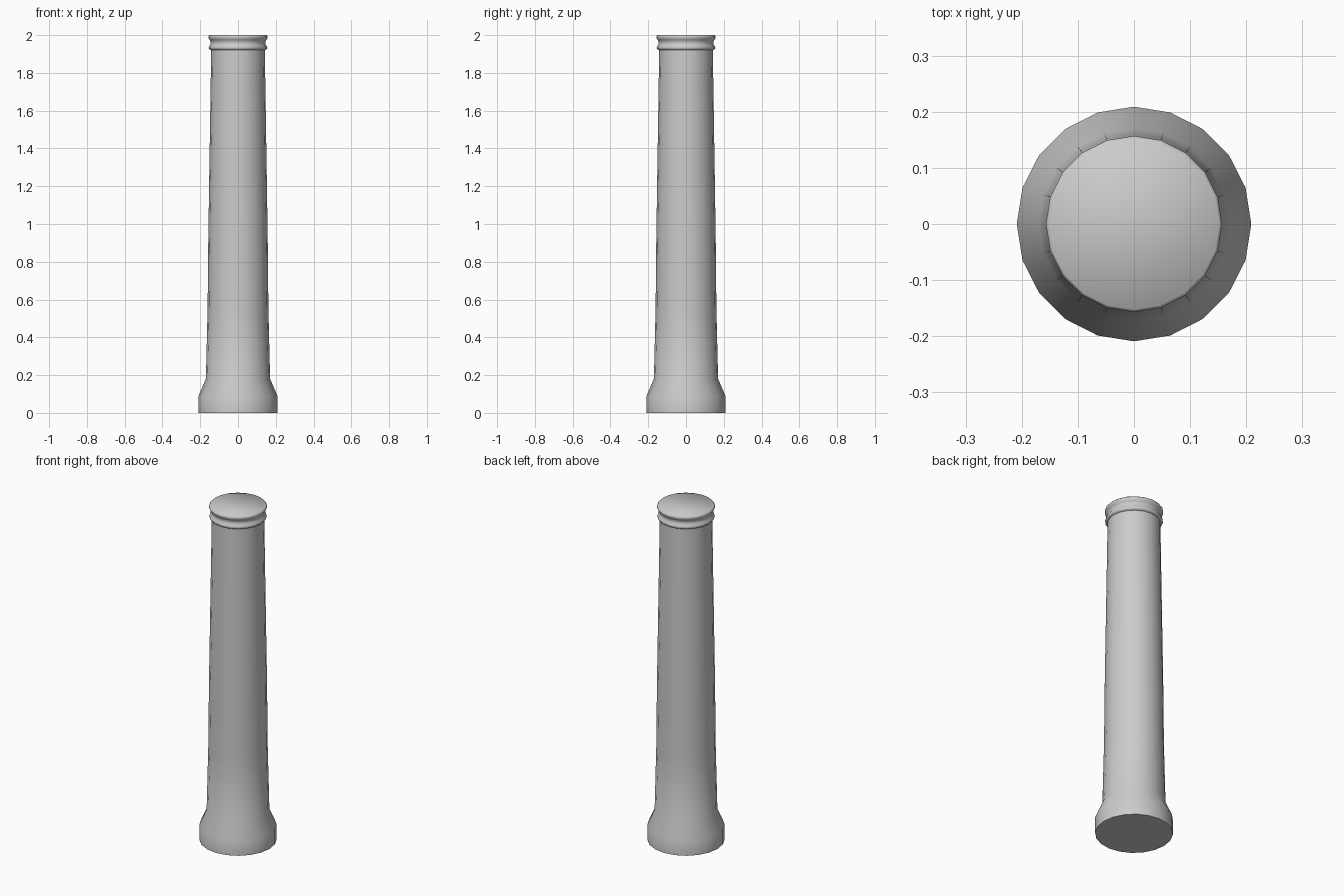
import bpy, bmesh, math

if "Cube" in bpy.data.objects:
    bpy.data.objects.remove(bpy.data.objects["Cube"])

SIDES = 20


def lathe(name, profile):
    """Revolve (radius, z) points around z and cap both ends."""
    bm = bmesh.new()
    rings = []
    for r, z in profile:
        angles = [2 * math.pi * i / SIDES for i in range(SIDES)]
        rings.append([bm.verts.new((r * math.cos(a), r * math.sin(a), z)) for a in angles])
    for low, high in zip(rings, rings[1:]):
        for i in range(SIDES):
            j = (i + 1) % SIDES
            bm.faces.new((low[i], low[j], high[j], high[i]))
    bm.faces.new(rings[0][::-1])
    bm.faces.new(rings[-1])
    mesh = bpy.data.meshes.new(name)
    bm.to_mesh(mesh)
    bm.free()
    obj = bpy.data.objects.new(name, mesh)
    bpy.context.collection.objects.link(obj)
    bpy.ops.object.select_all(action='DESELECT')
    obj.select_set(True)
    bpy.context.view_layer.objects.active = obj
    bpy.ops.object.shade_smooth_by_angle(angle=math.radians(60))
    return obj


# Flared foot, tapering shaft, collar ring, neck groove and top rim
base = [(0.209, 0.0), (0.209, 0.09), (0.17, 0.18)]
shaft = [(0.161, 0.55), (0.157, 0.95), (0.15, 1.4), (0.142, 1.92)]
collar = [(0.15, 1.923), (0.156, 1.932), (0.152, 1.942), (0.145, 1.951)]
rim = [(0.145, 1.967), (0.151, 1.975), (0.157, 1.985), (0.157, 1.994), (0.152, 2.0)]
lathe("column", base + shaft + collar + rim)
